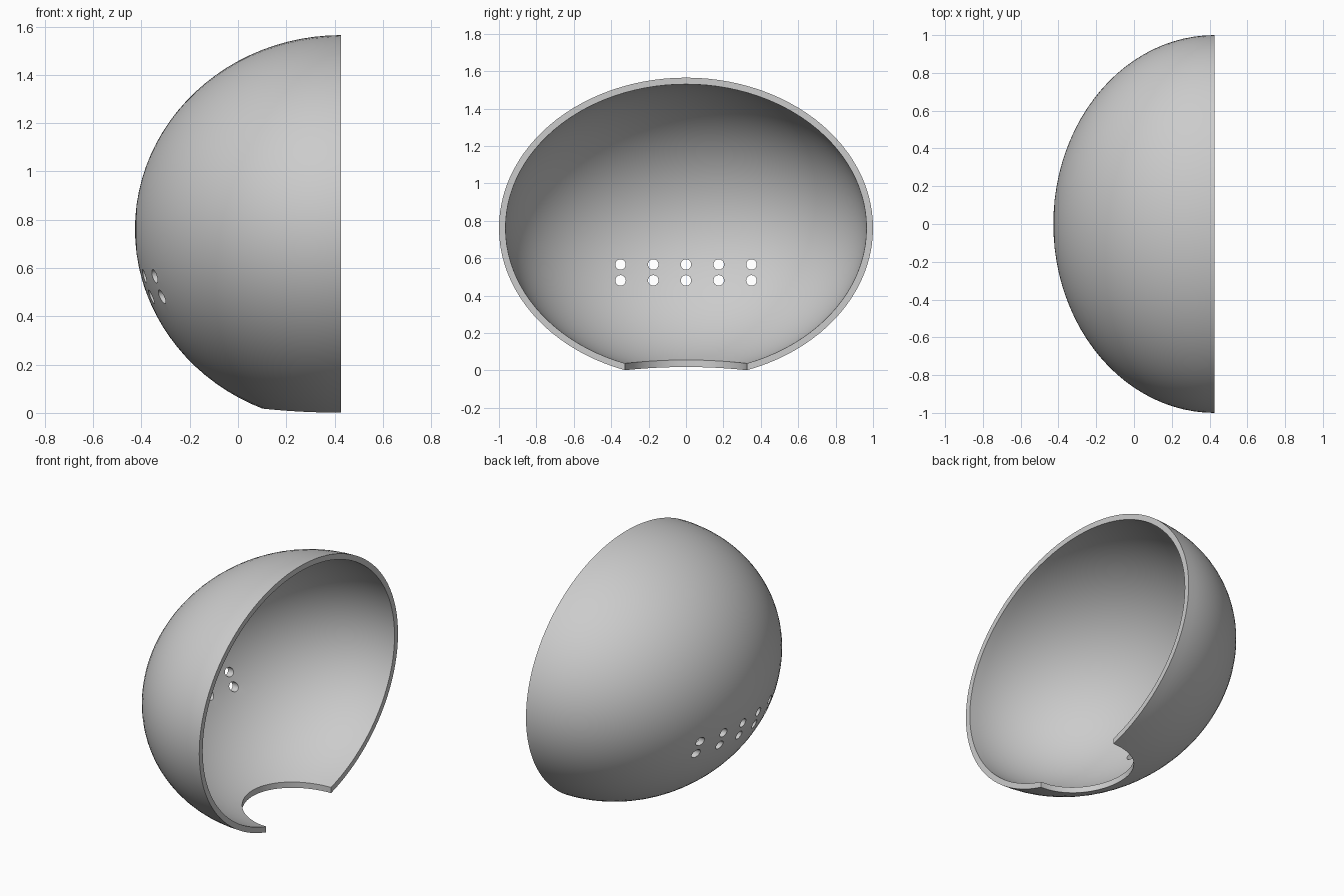
import bpy, bmesh, math
from mathutils import Vector
from mathutils.geometry import delaunay_2d_cdt

cube = bpy.data.objects.get("Cube")
if cube:
    bpy.data.objects.remove(cube, do_unlink=True)

CENTRE = Vector((0.427, 0.0, 0.761))   # middle of the open face
OUTER = Vector((0.854, 1.0, 0.804))    # half-axes of the outer skin
WALL = 0.035
NOTCH = 0.326                          # radius of the notch in the base
HOLE = 0.028
HOLES = [(i * 0.175, z - CENTRE.z) for z in (0.481, 0.566) for i in range(-2, 3)]
SEGMENTS, RINGS, NOTCH_STEPS, HOLE_STEPS = 96, 24, 32, 24


def flatten(unit):
    """Unroll a point of the unit half sphere onto a flat disc."""
    return Vector((unit.y, unit.z)).normalized() * math.acos(-unit.x)


def raise_up(flat, radii):
    """Wrap a point of the flat disc onto the half ellipsoid."""
    angle = flat.length
    side = flat.normalized() * math.sin(angle)
    return Vector((-math.cos(angle) * radii.x, side.x * radii.y, side.y * radii.z))


def outline(radii):
    """Rim arc followed by the notch, as flat points."""
    corner = math.acos(NOTCH / radii.y)
    points = []
    for i in range(SEGMENTS + 1):
        a = -corner + (math.pi + 2 * corner) * i / SEGMENTS
        points.append(Vector((math.cos(a), math.sin(a))) * (math.pi / 2))
    for i in range(1, NOTCH_STEPS):
        t = math.pi * (i / NOTCH_STEPS - 0.5)
        x = -NOTCH * math.cos(t) / radii.x
        y = NOTCH * math.sin(t) / radii.y
        points.append(flatten(Vector((x, y, -math.sqrt(1 - x * x - y * y)))))
    return points


def hole_loop(centre, radii):
    points = []
    for i in range(HOLE_STEPS):
        a = math.tau * i / HOLE_STEPS
        y = (centre[0] + HOLE * math.cos(a)) / radii.y
        z = (centre[1] + HOLE * math.sin(a)) / radii.z
        points.append(flatten(Vector((-math.sqrt(1 - y * y - z * z), y, z))))
    return points


def is_solid(p):
    """True where a grid point is clear of the notch and the holes."""
    if p.z < 0 and math.hypot(p.x, p.y) < NOTCH + 0.015:
        return False
    return all(math.hypot(p.y - y, p.z - z) > HOLE + 0.01 for y, z in HOLES)


def add_skin(bm, radii):
    """One skin of the wall; returns its boundary loops of vertices."""
    loops = [outline(radii)] + [hole_loop(c, radii) for c in HOLES]
    points, edges, index_loops = [], [], []
    for loop in loops:
        ids = list(range(len(points), len(points) + len(loop)))
        points += loop
        edges += zip(ids, ids[1:] + ids[:1])
        index_loops.append(ids)

    grid = [Vector((0, 0))]
    for ring in range(1, RINGS):
        for s in range(SEGMENTS):
            a = math.tau * s / SEGMENTS
            grid.append(Vector((math.cos(a), math.sin(a))) * (math.pi / 2 * ring / RINGS))
    points += [g for g in grid if is_solid(raise_up(g, radii))]

    flat, _, tris, origins, _, _ = delaunay_2d_cdt(points, edges, [], 0, 1e-6)
    verts = [bm.verts.new(raise_up(f, radii) + CENTRE) for f in flat]
    source = {i: v for v, ids in zip(verts, origins) for i in ids}

    # Leave the notch and the holes open
    openings = [index_loops[0][SEGMENTS:] + index_loops[0][:1]] + index_loops[1:]
    openings = [{source[i] for i in ids} for ids in openings]
    for tri in tris:
        corners = [verts[i] for i in tri]
        if not any(opening.issuperset(corners) for opening in openings):
            bm.faces.new(corners)
    return [[source[i] for i in ids] for ids in index_loops]


# Shell: two skins joined along the rim, the notch and every hole
bm = bmesh.new()
outer_loops = add_skin(bm, OUTER)
inner_loops = add_skin(bm, OUTER - Vector((WALL, WALL, WALL)))
for outer, inner in zip(outer_loops, inner_loops):
    for i in range(len(outer)):
        bm.faces.new((outer[i - 1], outer[i], inner[i], inner[i - 1]))
bmesh.ops.recalc_face_normals(bm, faces=bm.faces)
mesh = bpy.data.meshes.new("domed_shell")
bm.to_mesh(mesh)
bm.free()

# Plain grey finish
grey = bpy.data.materials.new("plain_grey")
grey.use_nodes = True
colour = (0.6, 0.6, 0.6, 1)
grey.diffuse_color = colour
grey.node_tree.nodes["Principled BSDF"].inputs["Base Color"].default_value = colour
mesh.materials.append(grey)

shell = bpy.data.objects.new("domed_shell", mesh)
bpy.context.collection.objects.link(shell)
bpy.ops.object.select_all(action='DESELECT')
shell.select_set(True)
bpy.context.view_layer.objects.active = shell
bpy.ops.object.shade_smooth_by_angle(angle=math.radians(30))
